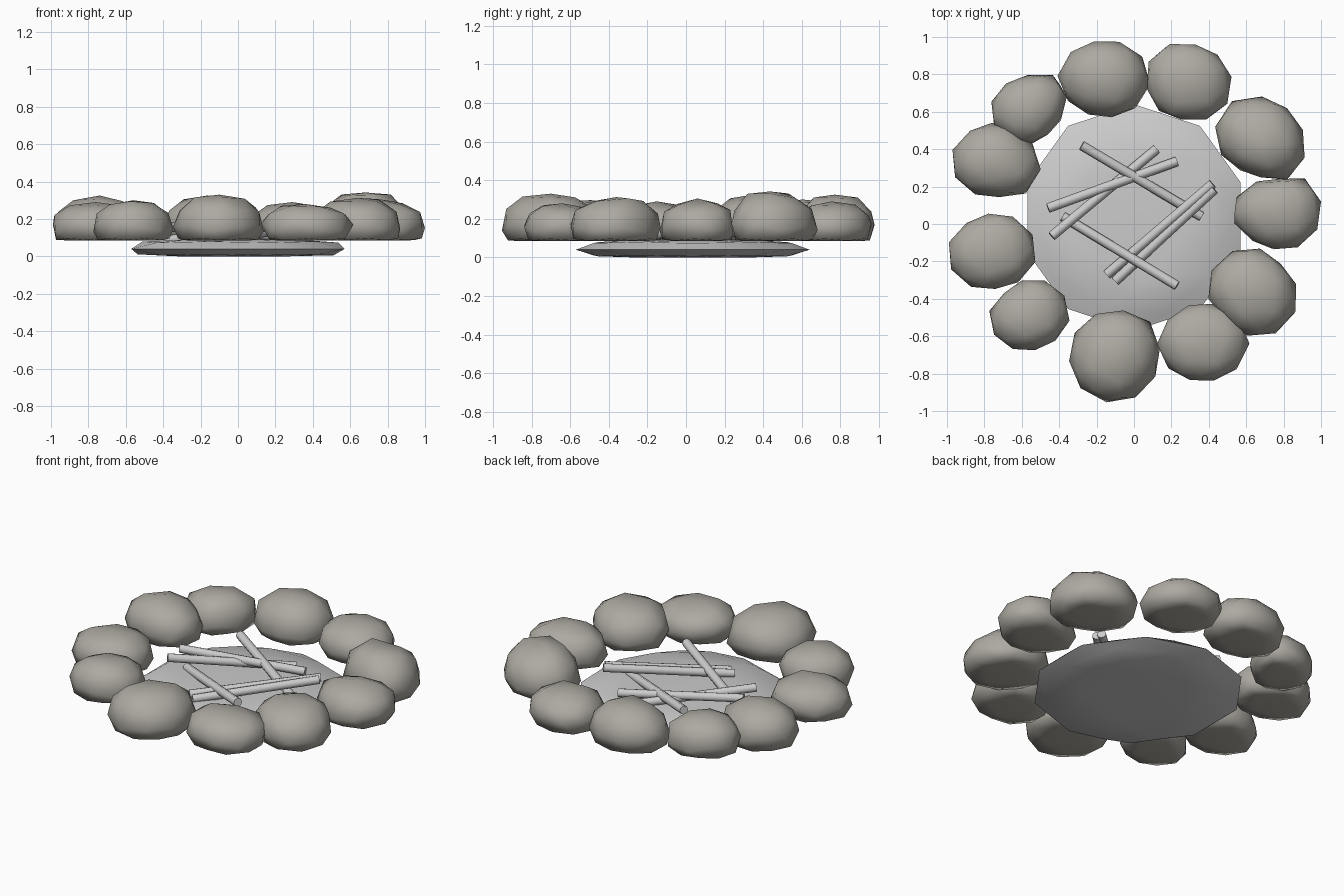
import bpy, math, random
from mathutils import Vector

if "Cube" in bpy.data.objects:
    bpy.data.objects.remove(bpy.data.objects["Cube"])

random.seed(4)
stone = bpy.data.materials.new("stone")
stone.diffuse_color = (0.42, 0.40, 0.36, 1)
stone.use_nodes = True
stone.node_tree.nodes["Principled BSDF"].inputs["Base Color"].default_value = stone.diffuse_color


def smooth(ob, angle=60):
    bpy.context.view_layer.objects.active = ob
    ob.select_set(True)
    bpy.ops.object.shade_smooth_by_angle(angle=math.radians(angle))
    ob.select_set(False)


def ico(name):
    bpy.ops.mesh.primitive_ico_sphere_add(subdivisions=2, radius=1)
    ob = bpy.context.object
    ob.name = name
    return ob


def rock(name, cx, cy, top, radii):
    """Ico sphere shaped to eight outline radii (every 45 degrees), flat underneath."""
    ob = ico(name)
    spin = random.uniform(0, math.tau)
    base, belt = 0.085, 0.15
    for v in ob.data.vertices:
        x, y, z = v.co
        rho = min(1, math.hypot(x, y))
        a = (math.atan2(y, x) + spin) % math.tau
        t = a / (math.pi / 4)
        i, f = int(t) % 8, t - int(t)
        r = (radii[i] * (1 - f) + radii[(i + 1) % 8] * f) / 100
        r *= 1.03 * rho ** 0.85
        if z > 0.01:
            h = belt + (top - belt) * min(1, z ** 0.85 + random.uniform(-0.06, 0.06))
        elif z < -0.01:
            h = max(base, belt + 0.12 * z)
        else:
            h = belt + random.uniform(-0.02, 0.03)
        v.co = (cx + r * math.cos(a), cy + r * math.sin(a), h)
    ob.data.materials.append(stone)
    smooth(ob, 75)


def stick(name, a, b, r=0.026):
    a, b = Vector(a), Vector(b)
    d = b - a
    bpy.ops.mesh.primitive_cylinder_add(vertices=8, radius=r, depth=d.length,
                                        location=(a + b) / 2,
                                        rotation=d.to_track_quat('Z', 'Y').to_euler())
    ob = bpy.context.object
    ob.name = name
    smooth(ob, 50)


# Flattened ash bed
ash = ico("ash_bed")
for v in ash.data.vertices:
    x, y, z = v.co
    h = 0.04 + (0.05 * min(1, z * 1.5) if z > 0 else max(-0.04, z * 0.065))
    v.co = (x * 0.6, y * 0.605 + 0.035, h)
smooth(ash)

# Ring of stones: centre x, y, top height, outline radii in hundredths
stones = [
    (-.165, .77, .325, (25, 23, 20, 22, 24, 20, 19, 22)),
    (.29, .755, .29, (23, 21, 20, 24, 22, 21, 19, 23)),
    (.68, .435, .345, (23, 22, 24, 27, 24, 18, 18, 25)),
    (.76, .06, .305, (24, 24, 17, 20, 24, 19, 19, 22)),
    (.64, -.36, .32, (23, 20, 23, 24, 25, 20, 24, 25)),
    (.36, -.64, .28, (25, 23, 21, 21, 23, 21, 19, 22)),
    (-.10, -.70, .33, (23, 25, 23, 24, 24, 25, 25, 24)),
    (-.565, -.49, .305, (22, 21, 19, 17, 21, 20, 18, 19)),
    (-.76, -.15, .29, (24, 22, 20, 20, 24, 22, 19, 21)),
    (-.74, .345, .325, (24, 18, 19, 20, 24, 22, 19, 24)),
    (-.56, .60, .30, (18, 24, 19, 19, 21, 18, 17, 15)),
]
for n, s in enumerate(stones, 1):
    rock(f"ring_stone_{n}", *s)

# Crossed firewood, each stick leaning from the ash onto its neighbours
sticks = [
    ((.36, .04, .085), (-.28, .42, .17)),
    ((.23, .335, .11), (-.46, .085, .165)),
    ((.12, .40, .09), (-.44, -.065, .17)),
    ((-.38, .04, .085), (.23, -.33, .17)),
    ((-.145, -.27, .10), (.42, .215, .17)),
    ((-.10, -.305, .095), (.43, .185, .17)),
]
for n, (a, b) in enumerate(sticks, 1):
    stick(f"firewood_stick_{n}", a, b)
